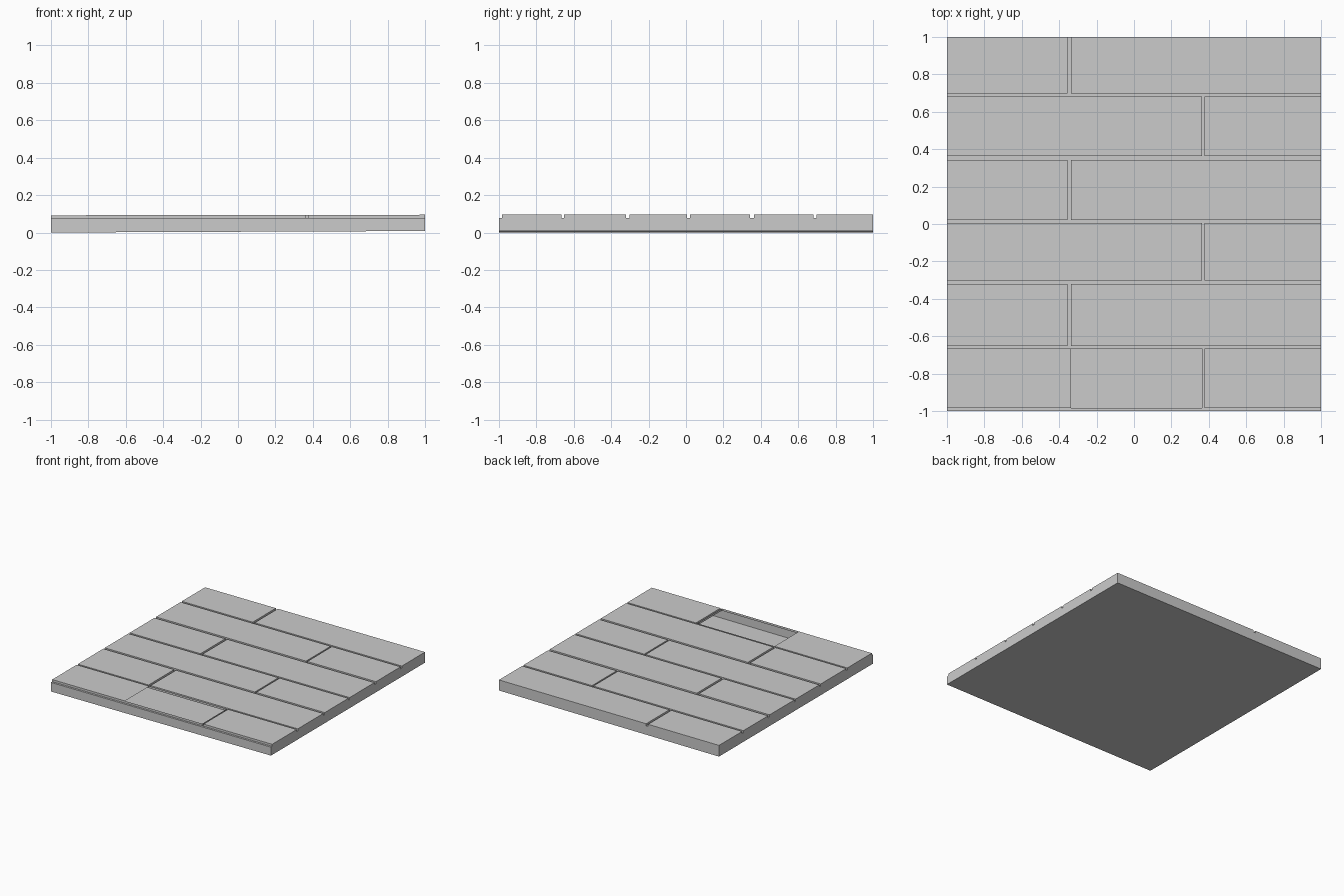
import bpy
import bmesh

if "Cube" in bpy.data.objects:
    bpy.data.objects.remove(bpy.data.objects["Cube"])

# Column and row boundaries of planks and grooves
XS = [-1, -0.356, -0.338, 0.364, 0.376, 1]
YS = [-1, -0.984, -0.666, -0.652, -0.321, -0.302, 0.005, 0.021,
      0.343, 0.363, 0.683, 0.699, 1]
NX, NY = len(XS) - 1, len(YS) - 1


def is_plank(i, j):
    if j % 2 == 0:                       # long grooves between rows
        return False
    joint = 3 if (j // 2) % 2 == 0 else 1  # staggered cross joints
    return i != joint


def top(x, plank):
    # the slab is very slightly tilted along x
    return (0.0935 if plank else 0.076) + 0.0015 * x


def bottom(x):
    return 0.004 + 0.004 * x


bm = bmesh.new()


def quad(*pts):
    bm.faces.new([bm.verts.new(p) for p in pts])


def wall(a, b, pa, pb):
    """Vertical face along a-b joining two levels (None = underside)."""
    lo = [bottom(p[0]) if pb is None else top(p[0], pb) for p in (a, b)]
    quad((*a, lo[0]), (*b, lo[1]), (*b, top(b[0], pa)), (*a, top(a[0], pa)))


for i in range(NX):
    for j in range(NY):
        x0, x1, y0, y1 = XS[i], XS[i + 1], YS[j], YS[j + 1]
        p = is_plank(i, j)
        # Plank tops and groove floors; one front plank is open
        if (i, j) != (2, 1):
            quad((x0, y0, top(x0, p)), (x1, y0, top(x1, p)),
                 (x1, y1, top(x1, p)), (x0, y1, top(x0, p)))
        # Outer sides, and plank sides down to the grooves
        sides = [((x0, y0), (x1, y0), i, j - 1), ((x1, y0), (x1, y1), i + 1, j),
                 ((x1, y1), (x0, y1), i, j + 1), ((x0, y1), (x0, y0), i - 1, j)]
        for a, b, ni, nj in sides:
            if not (0 <= ni < NX and 0 <= nj < NY):
                wall(a, b, p, None)
            elif p and not is_plank(ni, nj):
                wall(a, b, True, False)

# Underside
quad((-1, 1, bottom(-1)), (1, 1, bottom(1)), (1, -1, bottom(1)), (-1, -1, bottom(-1)))

bmesh.ops.remove_doubles(bm, verts=bm.verts, dist=0.0001)
mesh = bpy.data.meshes.new("plank_floor")
bm.to_mesh(mesh)
bm.free()
bpy.context.collection.objects.link(bpy.data.objects.new("plank_floor", mesh))
